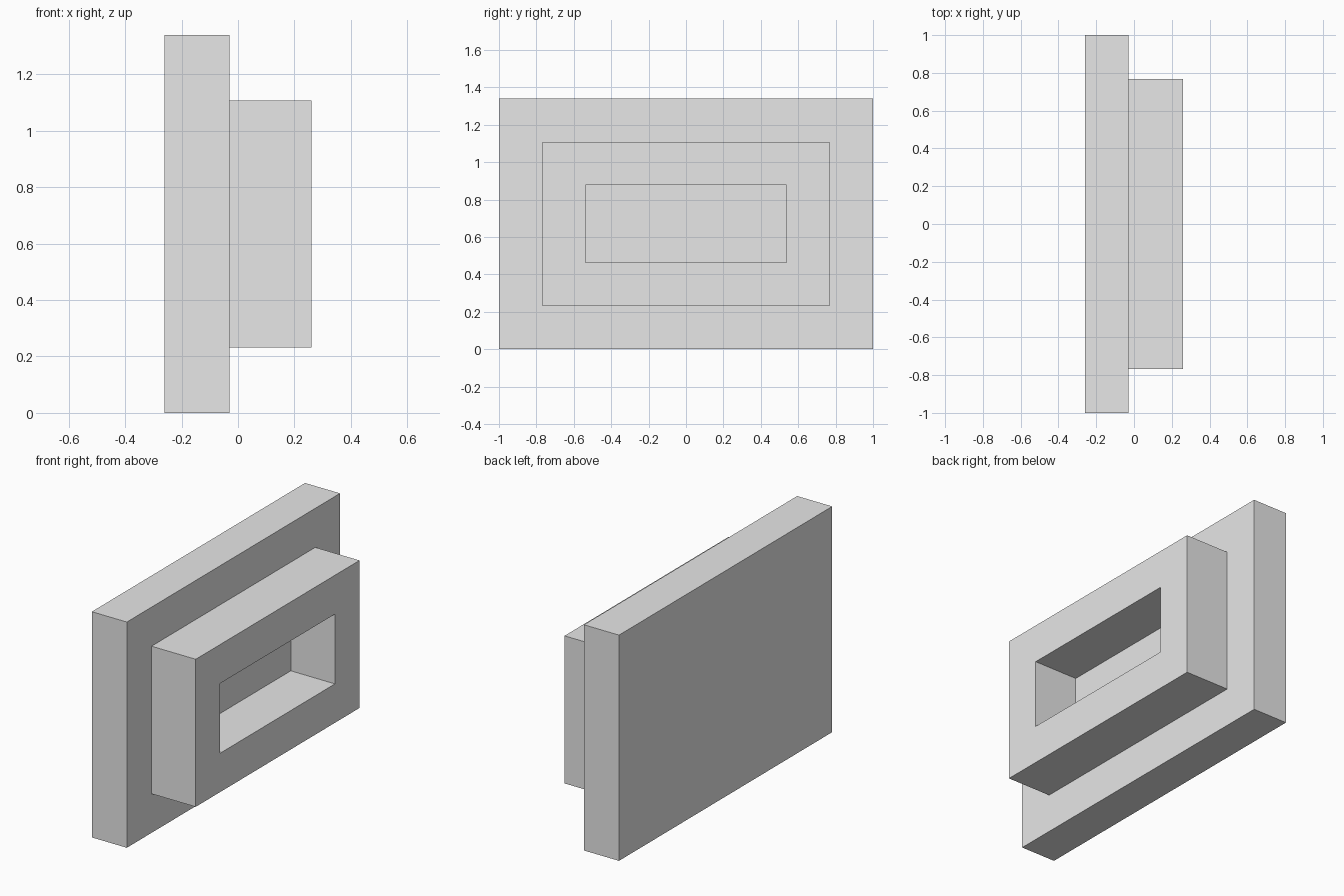
import bpy
import bmesh

default_cube = bpy.data.objects.get("Cube")
if default_cube:
    bpy.data.objects.remove(default_cube, do_unlink=True)

grey = bpy.data.materials.new("light grey")
grey.use_nodes = True
colour = (0.8, 0.8, 0.8, 1)
grey.diffuse_color = colour
grey.node_tree.nodes["Principled BSDF"].inputs["Base Color"].default_value = colour

MID_Z = 0.67       # centre height of every rectangle
BACK, STEP, FRONT = -0.26, -0.03, 0.26


def rectangle(bm, x, half_y, half_z):
    """Rectangle of vertices facing +x."""
    corners = [(-1, -1), (1, -1), (1, 1), (-1, 1)]
    return [bm.verts.new((x, sy * half_y, MID_Z + sz * half_z)) for sy, sz in corners]


def bridge(bm, a, b):
    """Ring of quads between two rectangles."""
    for i in range(4):
        j = (i + 1) % 4
        bm.faces.new((a[i], a[j], b[j], b[i]))


# Stepped panel: back plate, raised frame and rectangular pocket in one closed shell
bm = bmesh.new()
loops = [
    rectangle(bm, BACK, 1.0, 0.67),
    rectangle(bm, STEP, 1.0, 0.67),
    rectangle(bm, STEP, 0.768, 0.438),
    rectangle(bm, FRONT, 0.768, 0.438),
    rectangle(bm, FRONT, 0.538, 0.207),
    rectangle(bm, STEP, 0.538, 0.207),
]
for a, b in zip(loops, loops[1:]):
    bridge(bm, a, b)
bm.faces.new(loops[0][::-1])   # back face
bm.faces.new(loops[-1])        # pocket floor
bmesh.ops.recalc_face_normals(bm, faces=bm.faces)

mesh = bpy.data.meshes.new("stepped_panel")
bm.to_mesh(mesh)
bm.free()
mesh.materials.append(grey)
panel = bpy.data.objects.new("stepped_panel", mesh)
bpy.context.collection.objects.link(panel)
